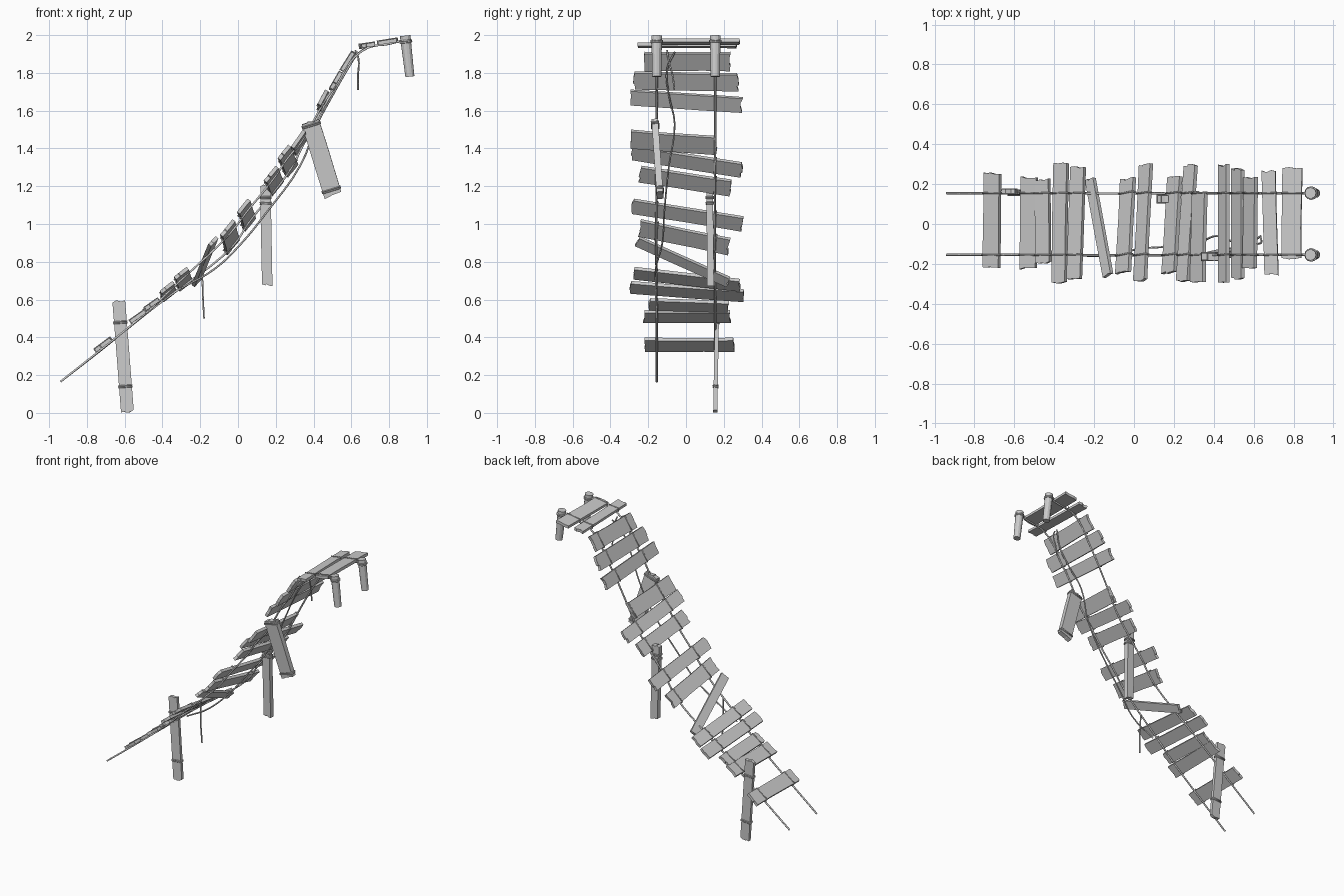
import bpy, bmesh, math, random
from mathutils import Vector, Matrix

random.seed(4)
cube = bpy.data.objects.get("Cube")
if cube:
    bpy.data.objects.remove(cube)

mat = bpy.data.materials.new("weathered_grey")
mat.use_nodes = True
GREY = (0.6, 0.6, 0.6, 1)
mat.diffuse_color = GREY
mat.node_tree.nodes["Principled BSDF"].inputs["Base Color"].default_value = GREY


def finish(name, bm, frame=None):
    bmesh.ops.recalc_face_normals(bm, faces=bm.faces)
    me = bpy.data.meshes.new(name)
    bm.to_mesh(me)
    bm.free()
    me.materials.append(mat)
    ob = bpy.data.objects.new(name, me)
    bpy.context.collection.objects.link(ob)
    if frame:
        ob.matrix_world = frame
    return ob


def frame_between(a, b, side):
    """Axes: X along the side direction, Y from a to b, Z the normal."""
    along = (b - a).normalized()
    side = (side - along * side.dot(along)).normalized()
    normal = side.cross(along)
    m = Matrix((side, along, normal)).transposed().to_4x4()
    m.translation = (a + b) / 2
    return m


def board(name, a, b, side, width, thick, rough=0.012):
    """Splintered board: a ragged outline pushed out to a thickness."""
    h = (b - a).length / 2
    outline = []
    for sign in (-1, 1):
        steps = [-1, -0.35, -0.25, 0.4, 1]
        for s in (steps if sign < 0 else steps[::-1]):
            end = h - random.uniform(0, rough)
            outline.append((s * width / 2, sign * end))
        outline.append((-sign * width / 2 * random.uniform(0.92, 1.04),
                        -sign * h * random.uniform(-0.4, 0.4)))
    bm = bmesh.new()
    face = bm.faces.new([bm.verts.new((x, y, -thick / 2)) for x, y in outline])
    grown = bmesh.ops.extrude_face_region(bm, geom=[face])["geom"]
    bmesh.ops.translate(bm, vec=(0, 0, thick),
                        verts=[v for v in grown if isinstance(v, bmesh.types.BMVert)])
    return finish(name, bm, frame_between(a, b, side))


def rope(name, points, radius=0.005, closed=False):
    cu = bpy.data.curves.new(name, "CURVE")
    cu.dimensions = "3D"
    cu.bevel_depth = radius
    cu.bevel_resolution = 1
    cu.resolution_u = 4
    cu.use_fill_caps = not closed
    sp = cu.splines.new("POLY" if closed else "BEZIER")
    sp.use_cyclic_u = closed
    pts = sp.points if closed else sp.bezier_points
    pts.add(len(points) - 1)
    for p, co in zip(pts, points):
        if closed:
            p.co = (*co, 1)
        else:
            p.co = co
            p.handle_left_type = p.handle_right_type = "AUTO"
    cu.materials.append(mat)
    ob = bpy.data.objects.new(name, cu)
    bpy.context.collection.objects.link(ob)
    return ob


def tie(name, frame, y, width, thick, turns=1):
    """Rope lashed around a board at distance y along it."""
    w, t = width / 2 + 0.002, thick / 2 + 0.002
    for k in range(turns):
        off = (k - (turns - 1) / 2) * 0.008
        rope(name, [frame @ Vector((sx * w, y + off, sz * t))
                    for sx, sz in ((-1, -1), (1, -1), (1, 1), (-1, 1))], 0.004, True)


# Deck boards: (x, y, z) at the right end, (x, y, z) at the left end, slope, width
deck = [
    ((-.715, -.22, .36), (-.71, .26, .36), 37, .1),
    ((-.53, -.23, .51), (-.525, .24, .51), 35, .095),
    ((-.455, -.20, .575), (-.46, .23, .56), 35, .085),
    ((-.375, -.30, .665), (-.365, .31, .62), 38, .085),
    ((-.30, -.28, .74), (-.28, .29, .675), 38, .085),
    ((-.13, -.26, .91), (-.22, .23, .69), 50, .06),
    ((-.055, -.25, .98), (-.03, .23, .88), 52, .105),
    ((.03, -.29, 1.095), (.06, .30, 1.0), 52, .09),
    ((.175, -.25, 1.265), (.205, .24, 1.19), 52, .1),
    ((.245, -.29, 1.38), (.285, .30, 1.285), 52, .09),
    ((.32, -.30, 1.45), (.33, .17, 1.415), 55, .11),
    ((.45, -.30, 1.67), (.45, .30, 1.63), 62, .085),
    ((.52, -.28, 1.76), (.52, .28, 1.75), 60, .1),
    ((.58, -.23, 1.86), (.585, .24, 1.86), 58, .11),
    ((.69, -.26, 1.947), (.675, .27, 1.945), 8, .07),
    ((.79, -.18, 1.965), (.795, .29, 1.965), 9, .1),
]
ROPE_Y = 0.155
THICK = 0.02
rails = {-1: [Vector((-.94, -ROPE_Y, .165))], 1: [Vector((-.94, ROPE_Y, .165))]}
for i, (a, b, slope, width) in enumerate(deck):
    a, b = Vector(a), Vector(b)
    side = Vector((math.cos(math.radians(slope)), 0, math.sin(math.radians(slope))))
    ob = board(f"deck_board_{i + 1}", a, b, side, width, THICK)
    frame = frame_between(a, b, side)
    for s in (-1, 1):
        mid = a.lerp(b, (s * ROPE_Y - a.y) / (b.y - a.y))
        if i != 5:
            tie(f"board_lashing_{i + 1}", frame, (mid - (a + b) / 2).length * s, width, THICK)
            rails[s].append(mid - frame.col[2].to_3d() * 0.013)

# Main ropes under the boards
for s, name in ((-1, "right_main_rope"), (1, "left_main_rope")):
    rope(name, rails[s] + [Vector((.88, s * ROPE_Y, 1.975))], 0.006)

# Loose ropes
rope("loose_rope", [(.635, -.06, 1.91), (.58, -.10, 1.82), (.5, -.09, 1.68), (.42, -.06, 1.53),
                    (.33, -.09, 1.31), (.15, -.115, 1.06), (.02, -.125, .9),
                    (-.12, -.16, .765), (-.3, -.157, .66)], 0.005)
rope("hanging_rope_low", [(-.19, -.155, .8), (-.187, -.16, .65), (-.18, -.155, .5)], 0.005)
rope("hanging_rope_high", [(.62, -.1, 1.92), (.637, -.095, 1.88), (.635, -.07, 1.78),
                           (.635, -.062, 1.71)], 0.005)

# Broken flat posts: top, bottom, width, thickness, lashing heights along the post
posts = [
    ("low_post", (-.632, .165, .6), (-.585, .155, 0), .068, .022, (-.18, .16)),
    ("middle_post", (.145, .125, 1.21), (.155, .13, .67), .055, .035, (-.2, -.17)),
    ("upper_post", (.38, -.165, 1.55), (.505, -.137, 1.145), .095, .035, (-.185, .175)),
]
for name, top, bottom, width, thick, lashes in posts:
    a, b = Vector(top), Vector(bottom)
    board(name, a, b, Vector((1, 0, 0)), width, thick, 0.015)
    for d in lashes:
        tie(name + "_lashing", frame_between(a, b, Vector((1, 0, 0))), d, width, thick, 2)

# Round anchor posts at the top end
for s, label in ((-1, "right"), (1, "left")):
    a, b = Vector((.91, s * ROPE_Y, 1.78)), Vector((.885, s * ROPE_Y, 1.997))
    frame = frame_between(a, b, Vector((1, 0, 0)))
    bm = bmesh.new()
    bmesh.ops.create_cone(bm, cap_ends=True, segments=12, radius1=.024, radius2=.028,
                          depth=(b - a).length,
                          matrix=Matrix.Rotation(-math.pi / 2, 4, "X"))
    finish(label + "_anchor_post", bm, frame)
    for d in (.082, .074):
        ring = [frame @ Vector((.029 * math.cos(t * math.pi / 6), d,
                                .029 * math.sin(t * math.pi / 6))) for t in range(12)]
        rope(label + "_anchor_lashing", ring, 0.005, True)
